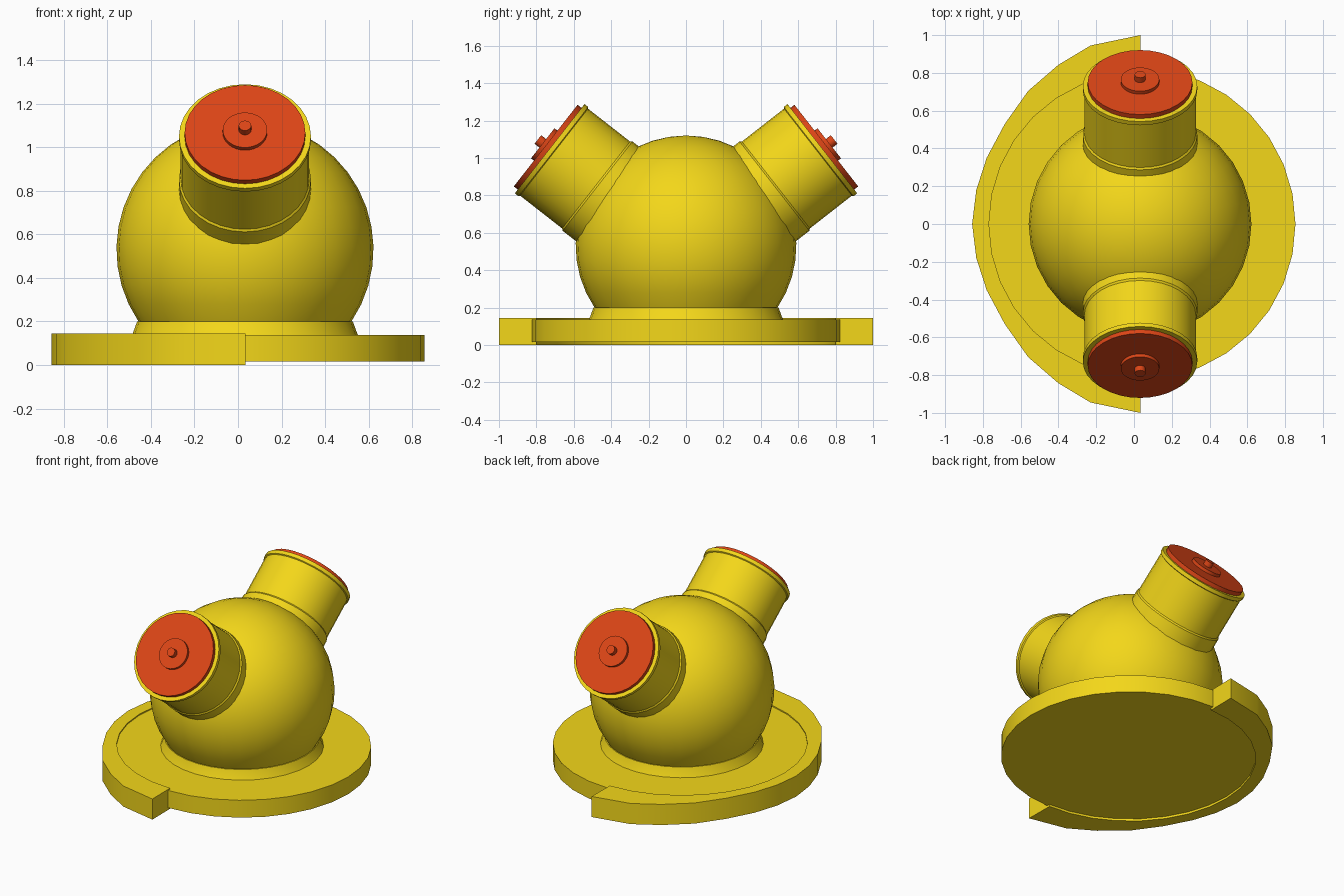
import bpy, bmesh, math
from mathutils import Matrix, Vector

if "Cube" in bpy.data.objects:
    bpy.data.objects.remove(bpy.data.objects["Cube"])

CX = 0.032          # shared centre line of the dome and turrets


def material(name, rgb):
    m = bpy.data.materials.new(name)
    m.diffuse_color = (*rgb, 1)
    m.use_nodes = True
    m.node_tree.nodes["Principled BSDF"].inputs["Base Color"].default_value = m.diffuse_color
    return m


yellow = material("yellow", (0.9, 0.68, 0.01))
red = material("red_orange", (0.72, 0.06, 0.008))


def finish(bm, name, mat, angle=30):
    bmesh.ops.remove_doubles(bm, verts=bm.verts, dist=1e-5)
    bmesh.ops.recalc_face_normals(bm, faces=bm.faces)
    me = bpy.data.meshes.new(name)
    bm.to_mesh(me)
    bm.free()
    me.materials.append(mat)
    ob = bpy.data.objects.new(name, me)
    bpy.context.collection.objects.link(ob)
    bpy.ops.object.select_all(action='DESELECT')
    ob.select_set(True)
    bpy.context.view_layer.objects.active = ob
    bpy.ops.object.shade_smooth_by_angle(angle=math.radians(angle))
    return ob


def lathe(name, profile, mat, matrix, segs=32):
    """Spin (radius, height) pairs around z, then place the result."""
    bm = bmesh.new()
    vs = [bm.verts.new((r, 0, h)) for r, h in profile]
    es = [bm.edges.new(p) for p in zip(vs, vs[1:])]
    bmesh.ops.spin(bm, geom=vs + es, cent=(0, 0, 0), axis=(0, 0, 1),
                   angle=math.tau, steps=segs, use_duplicate=False)
    bm.transform(matrix)
    return finish(bm, name, mat)


def prism(name, outline, z0, z1, mat):
    bm = bmesh.new()
    face = bm.faces.new([bm.verts.new((x, y, z0)) for x, y in outline])
    ext = bmesh.ops.extrude_face_region(bm, geom=[face], use_keep_orig=True)
    top = [v for v in ext["geom"] if isinstance(v, bmesh.types.BMVert)]
    bmesh.ops.translate(bm, verts=top, vec=(0, 0, z1 - z0))
    return finish(bm, name, mat)


upright = Matrix.Translation((CX, 0, 0))

# Base disc
lathe("base_disc", [(0, 0.015), (0.823, 0.015), (0.823, 0.137), (0, 0.137)],
      yellow, upright)

# Wider crescent step on the left half of the base
half = [(0.034, 1.0), (-0.23, 0.945), (-0.40, 0.843), (-0.56, 0.705),
        (-0.684, 0.53), (-0.78, 0.35), (-0.835, 0.18)]
outer = half + [(-0.857, 0)] + [(x, -y) for x, y in reversed(half)]
inner = [(CX - 0.80 * math.sin(a), -0.80 * math.cos(a))
         for a in (math.pi * i / 16 for i in range(17))]
prism("base_crescent", outer + inner, 0, 0.145, yellow)

# Flared neck under the dome
lathe("neck", [(0.53, 0.12), (0.515, 0.145), (0.495, 0.2), (0.45, 0.2)],
      yellow, upright)

# Ball-shaped body, cut off flat where it meets the neck
lathe("dome", [(0.59 * math.cos(a), 0.53 + 0.59 * math.sin(a))
               for a in (math.radians(-34 + 124 * i / 14) for i in range(14))]
      + [(0, 1.12)], yellow, upright)

# Two tilted barrels, front and back
for side, label in ((-1, "front"), (1, "back")):
    tilt = math.radians(38)
    axis = Vector((0, side * math.cos(tilt), math.sin(tilt)))
    place = (Matrix.Translation((CX, 0, 0.48))
             @ Vector((0, 0, 1)).rotation_difference(axis).to_matrix().to_4x4())
    lathe(label + "_barrel",
          [(0.303, 0.40), (0.303, 0.60), (0.295, 0.61), (0.295, 0.895),
           (0.303, 0.90), (0.303, 0.925), (0.26, 0.925)], yellow, place)
    lathe(label + "_cap",
          [(0.277, 0.91), (0.277, 0.952), (0.0, 0.952)], red, place)
    lathe(label + "_cap_boss",
          [(0.102, 0.945), (0.102, 0.972), (0, 0.972)], red, place)
    lathe(label + "_cap_pin",
          [(0.029, 0.965), (0.029, 1.005), (0, 1.005)], red, place, 16)
